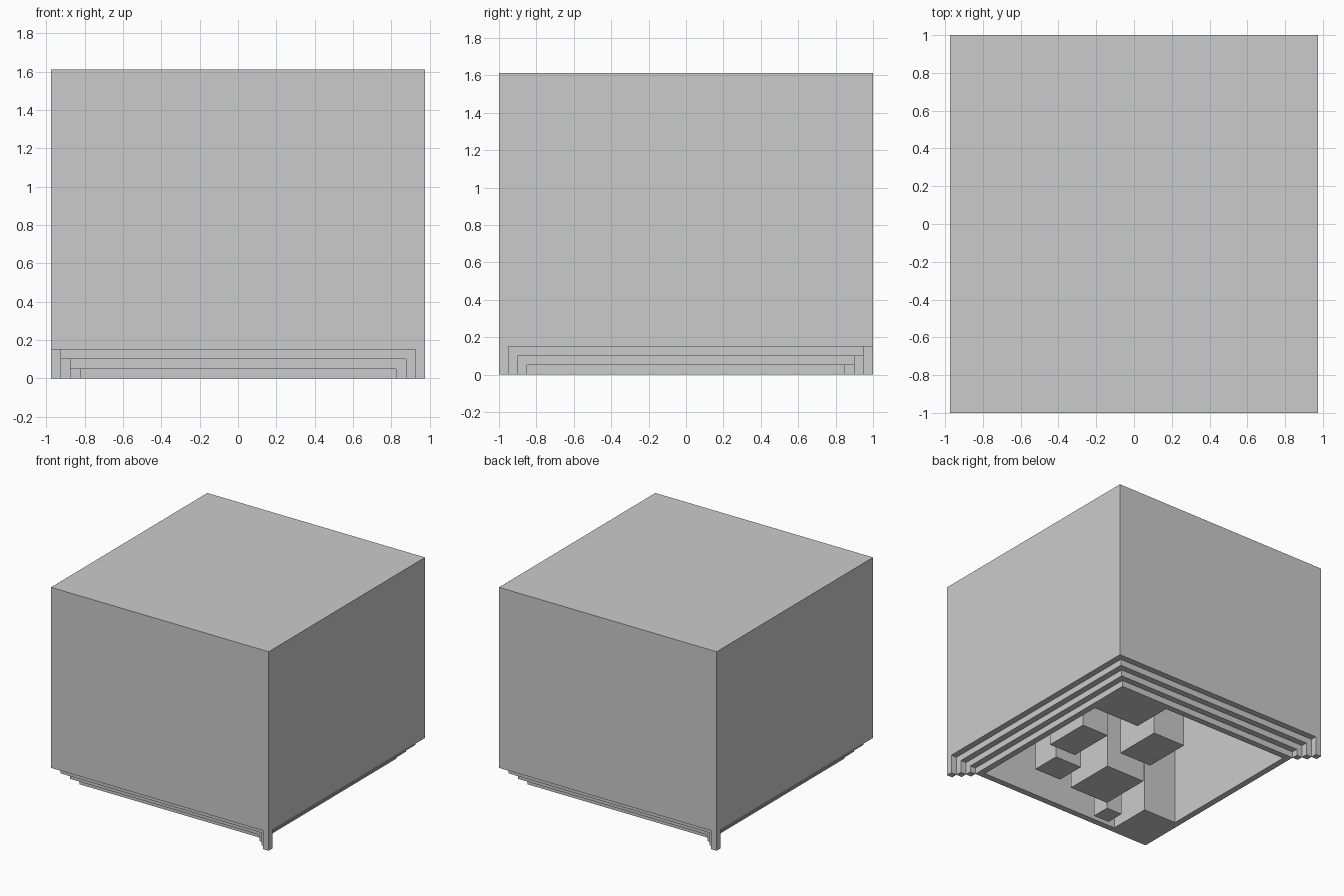
import bpy
import bmesh
from mathutils import Vector

if "Cube" in bpy.data.objects:
    bpy.data.objects.remove(bpy.data.objects["Cube"], do_unlink=True)

HALF_X, HALF_Y = 0.975, 1.0
STEP = 0.05
CEILING, TOP = 1.6, 1.612

grey = bpy.data.materials.new("plain_grey")
grey.use_nodes = True
GREY = (0.6, 0.6, 0.6, 1.0)
grey.diffuse_color = GREY
grey.node_tree.nodes["Principled BSDF"].inputs["Base Color"].default_value = GREY


def finish(name, bm):
    bmesh.ops.recalc_face_normals(bm, faces=bm.faces)
    mesh = bpy.data.meshes.new(name)
    bm.to_mesh(mesh)
    bm.free()
    mesh.materials.append(grey)
    obj = bpy.data.objects.new(name, mesh)
    bpy.context.collection.objects.link(obj)
    return obj


def box(name, x0, x1, y0, y1, z0, z1):
    bm = bmesh.new()
    bmesh.ops.create_cube(bm, size=1)
    low, high = Vector((x0, y0, z0)), Vector((x1, y1, z1))
    bmesh.ops.scale(bm, vec=high - low, verts=bm.verts)
    bmesh.ops.translate(bm, vec=(low + high) / 2, verts=bm.verts)
    return finish(name, bm)


# Hollow walls: a stepped profile carried round a rectangle
profile = [(0, CEILING)]
for i in range(4):
    z = (3 - i) * STEP
    profile += [(i * STEP, z), ((i + 1) * STEP, z)]
profile.append((4 * STEP, CEILING))

bm = bmesh.new()
rings = []
for inset, z in profile:
    x, y = HALF_X - inset, HALF_Y - inset
    rings.append([bm.verts.new((sx * x, sy * y, z))
                  for sx, sy in ((-1, -1), (1, -1), (1, 1), (-1, 1))])
for a, b in zip(rings, rings[1:] + rings[:1]):
    for k in range(4):
        n = (k + 1) % 4
        bm.faces.new((a[k], a[n], b[n], b[k]))
finish("stepped_walls", bm)

# Thin roof
box("roof", -HALF_X, HALF_X, -HALF_Y, HALF_Y, CEILING, TOP)

# Small feet under the steps at two opposite corners
for side, label in ((1, "front"), (-1, "back")):
    for i in range(3):
        x, y = HALF_X - i * STEP, HALF_Y - i * STEP
        xs = sorted((side * x, side * (x - STEP)))
        ys = sorted((-side * y, -side * (y - STEP)))
        box(f"{label}_corner_foot_{i + 1}", *xs, *ys, 0, (3 - i) * STEP)

# Inner pillars: x range, y range
pillars = {
    "near_corner_pillar": (0.36, 0.775, 0.47, 0.8),
    "far_corner_pillar": (-0.775, -0.48, -0.8, -0.45),
    "side_pillar": (0.44, 0.68, -0.16, 0.22),
    "back_pillar": (-0.09, 0.20, 0.08, 0.47),
    "middle_pillar": (-0.20, 0.15, -0.55, -0.13),
    "small_pillar": (0.29, 0.53, -0.51, -0.27),
    "thin_pillar": (-0.39, -0.25, -0.76, -0.61),
}
for name, footprint in pillars.items():
    box(name, *footprint, 0, CEILING)
